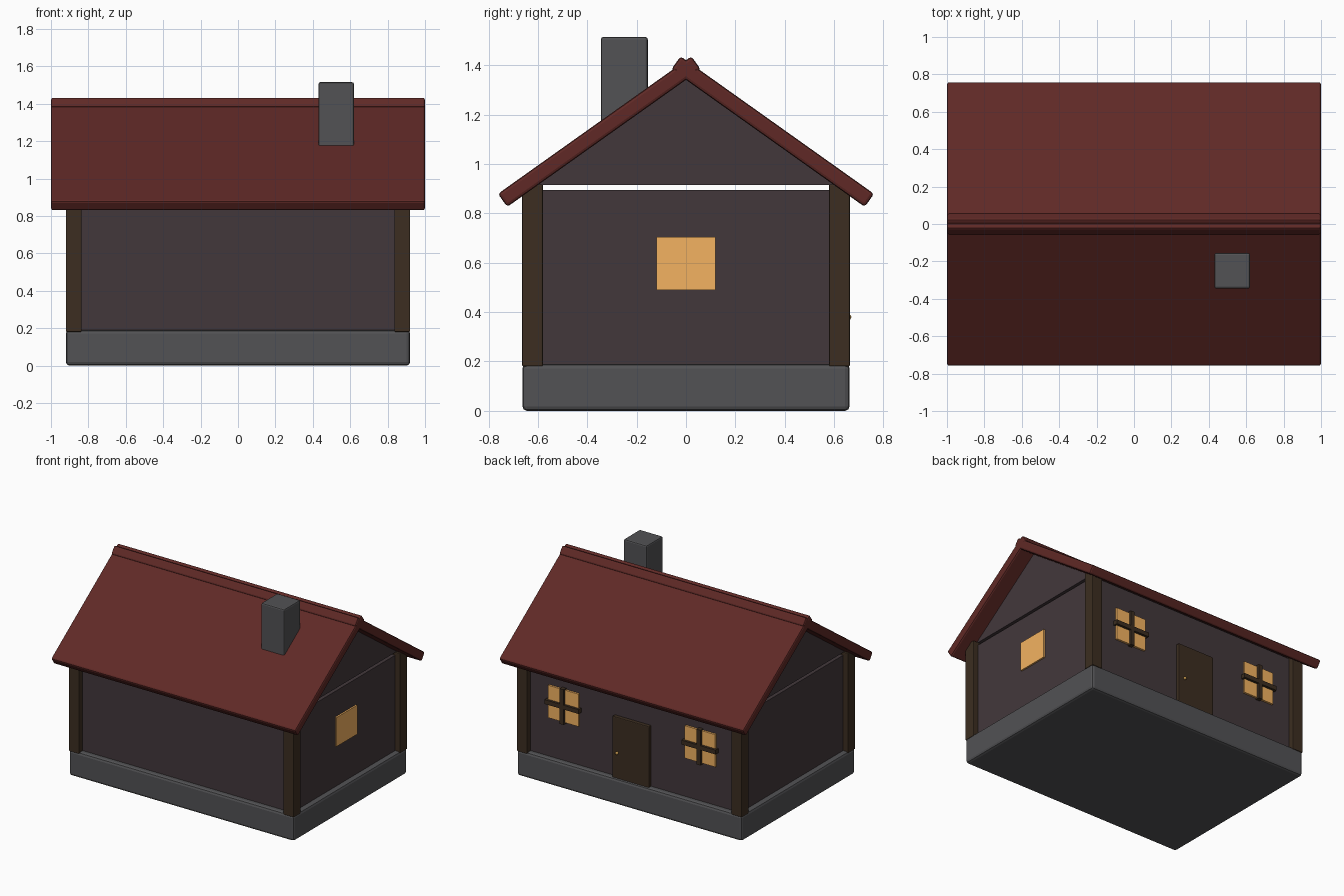
import bpy, bmesh, math
from mathutils import Matrix

if "Cube" in bpy.data.objects:
    bpy.data.objects.remove(bpy.data.objects["Cube"])


def mat(name, r, g, b):
    m = bpy.data.materials.new(name)
    m.diffuse_color = (r, g, b, 1)
    m.use_nodes = True
    m.node_tree.nodes["Principled BSDF"].inputs["Base Color"].default_value = m.diffuse_color
    return m


STONE = mat("stone", 0.085, 0.085, 0.09)
PLASTER = mat("plaster", 0.055, 0.039, 0.044)
WOOD = mat("wood", 0.045, 0.027, 0.015)
TILE = mat("tile", 0.115, 0.022, 0.019)
GLOW = mat("glow", 0.9, 0.45, 0.12)
BRASS = mat("brass", 0.45, 0.25, 0.06)


def finish(name, bm, material):
    bmesh.ops.recalc_face_normals(bm, faces=bm.faces)
    me = bpy.data.meshes.new(name)
    bm.to_mesh(me)
    bm.free()
    me.materials.append(material)
    ob = bpy.data.objects.new(name, me)
    bpy.context.collection.objects.link(ob)
    return ob


def box(name, lo, hi, material, bevel=0.0):
    """Box between two corners, with optional rounded edges."""
    size = [b - a for a, b in zip(lo, hi)]
    bm = bmesh.new()
    bmesh.ops.create_cube(bm, size=1, matrix=Matrix.Diagonal((*size, 1)))
    ob = finish(name, bm, material)
    ob.location = [(a + b) / 2 for a, b in zip(lo, hi)]
    if bevel:
        mod = ob.modifiers.new("bevel", 'BEVEL')
        mod.width = bevel
        mod.segments = 2
    return ob


# Stone base and walls
box("foundation", (-0.92, -0.663, 0), (0.92, 0.663, 0.19), STONE, 0.018)
box("walls", (-0.88, -0.622, 0.17), (0.88, 0.622, 0.895), PLASTER)

# Corner posts
for sx in (-1, 1):
    for sy in (-1, 1):
        cx, cy = sx * 0.878, sy * 0.622
        box("corner_post", (cx - 0.042, cy - 0.042, 0.18),
            (cx + 0.042, cy + 0.042, 0.918), WOOD, 0.005)

# Gable prism under the roof
bm = bmesh.new()
tri = [bm.verts.new((-0.88, y, z)) for y, z in ((-0.6, 0.915), (0.6, 0.915), (0, 1.343))]
face = bm.faces.new(tri)
ext = bmesh.ops.extrude_face_region(bm, geom=[face])
bmesh.ops.translate(bm, vec=(1.76, 0, 0),
                    verts=[v for v in ext["geom"] if isinstance(v, bmesh.types.BMVert)])
finish("gable", bm, PLASTER)

# Two roof slabs crossing at the ridge
for s in (-1, 1):
    slab = box("roof_slab", (-1, -0.481, -0.0325), (1, 0.481, 0.0325), TILE, 0.012)
    slab.location = (0, s * 0.3512, 1.1315)
    slab.rotation_euler.x = -s * math.radians(35.4)

# Chimney
box("chimney", (0.43, -0.345, 1.05), (0.62, -0.155, 1.515), STONE, 0.01)

# Back windows with crossed bars
for x in (-0.56, 0.56):
    box("window_pane", (x - 0.125, 0.61, 0.48), (x + 0.125, 0.637, 0.72), GLOW)
    box("window_bar_upright", (x - 0.016, 0.62, 0.47), (x + 0.016, 0.655, 0.73), WOOD)
    box("window_bar_cross", (x - 0.14, 0.62, 0.584), (x + 0.14, 0.655, 0.616), WOOD)

# Side window
box("side_window", (0.865, -0.12, 0.49), (0.892, 0.12, 0.705), GLOW)

# Door and knob
box("door", (-0.15, 0.6, 0.18), (0.15, 0.648, 0.64), WOOD, 0.006)
bm = bmesh.new()
bmesh.ops.create_uvsphere(bm, u_segments=16, v_segments=8, radius=0.012)
for f in bm.faces:
    f.smooth = True
knob = finish("door_knob", bm, BRASS)
knob.location = (0.105, 0.658, 0.38)
